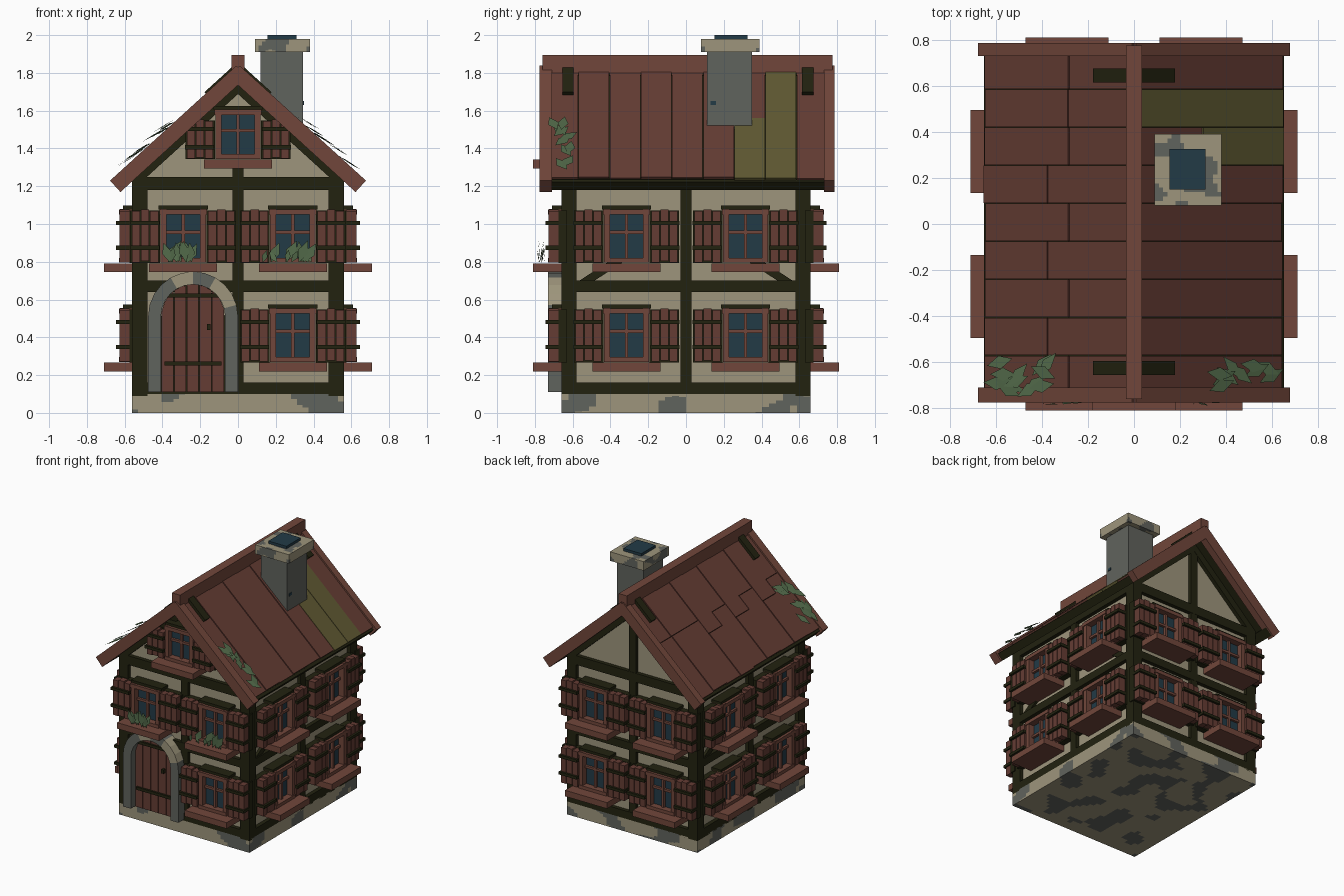
import bpy, bmesh, math, random
from mathutils import Matrix, Vector, noise

if "Cube" in bpy.data.objects:
    bpy.data.objects.remove(bpy.data.objects["Cube"])

random.seed(4)

def material(name, rgb):
    m = bpy.data.materials.new(name)
    m.diffuse_color = (*rgb, 1)
    m.use_nodes = True
    m.node_tree.nodes["Principled BSDF"].inputs["Base Color"].default_value = m.diffuse_color
    return m

PLASTER = material("cream plaster", (0.34, 0.30, 0.20))
TIMBER = material("dark timber", (0.016, 0.016, 0.005))
FRAME = material("window brown", (0.165, 0.062, 0.043))
BOARD = material("board brown", (0.13, 0.046, 0.034))
GLASS = material("dark blue glass", (0.016, 0.043, 0.062))
GREY = material("grey stone", (0.118, 0.125, 0.11))
LEAF = material("leaf green", (0.085, 0.145, 0.068))
MOSS = material("moss plank", (0.115, 0.1, 0.032))

def finish(name, bm, mats):
    bmesh.ops.recalc_face_normals(bm, faces=bm.faces)
    me = bpy.data.meshes.new(name)
    bm.to_mesh(me)
    bm.free()
    for m in mats:
        me.materials.append(m)
    ob = bpy.data.objects.new(name, me)
    bpy.context.collection.objects.link(ob)
    return ob

def boxes(name, mat, items, M=Matrix()):
    """Each item is (x0, x1, y0, y1, z0, z1) in the frame M."""
    bm = bmesh.new()
    for x0, x1, y0, y1, z0, z1 in items:
        T = Matrix.Translation(((x0 + x1) / 2, (y0 + y1) / 2, (z0 + z1) / 2))
        S = Matrix.Diagonal((abs(x1 - x0), abs(y1 - y0), abs(z1 - z0), 1))
        bmesh.ops.create_cube(bm, size=1, matrix=M @ T @ S)
    return finish(name, bm, [mat])

def prisms(name, mat, profiles, y0, y1, M=Matrix()):
    """Extrude xz outlines from y0 to y1."""
    bm = bmesh.new()
    for pts in profiles:
        a = [bm.verts.new(M @ Vector((x, y0, z))) for x, z in pts]
        b = [bm.verts.new(M @ Vector((x, y1, z))) for x, z in pts]
        bm.faces.new(a)
        bm.faces.new(b[::-1])
        n = len(pts)
        for i in range(n):
            bm.faces.new((a[i], b[i], b[(i + 1) % n], a[(i + 1) % n]))
    return finish(name, bm, [mat])

def mottled_box(name, x0, x1, y0, y1, z0, z1, scale, limit, cuts):
    """Plaster-coloured stone with grey patches picked by noise."""
    ob = boxes(name, PLASTER, [(x0, x1, y0, y1, z0, z1)])
    bm = bmesh.new()
    bm.from_mesh(ob.data)
    bmesh.ops.subdivide_edges(bm, edges=bm.edges[:], cuts=cuts, use_grid_fill=True)
    for f in bm.faces:
        f.material_index = int(noise.noise(f.calc_center_median() * scale) > limit)
    bm.to_mesh(ob.data)
    bm.free()
    ob.data.materials.append(GREY)

# Wall frames: local x runs along the wall, local -y points outwards
def wall(angle, dist):
    return Matrix.Rotation(math.radians(angle), 4, 'Z') @ Matrix.Translation((0, -dist, 0))

WALLS = {"front": (wall(0, .63), .56), "right": (wall(90, .53), .66),
         "back": (wall(180, .63), .56), "left": (wall(270, .53), .66)}

# Plinth and plastered body
mottled_box("stone_plinth", -.56, .56, -.66, .66, 0, .1, 5.5, .12, 35)
prisms("plaster_walls", PLASTER, [[(-.53, .1), (.53, .1), (.53, 1.28), (0, 1.77), (-.53, 1.28)]], -.63, .63)

# Timber framing on every wall
for side, (M, hw) in WALLS.items():
    items = [(-hw, hw, -.03, 0, a, b) for a, b in ((.09, .16), (.64, .70), (1.18, 1.25))]
    items += [(-hw, -hw + .08, -.03, .05, .09, 1.22), (hw - .08, hw, -.03, .05, .09, 1.22),
              (-.03, .03, -.028, 0, .12, 1.2)]
    if side == "front":
        items.append((-.03, .03, -.028, 0, 1.2, 1.32))
    if side == "back":
        items.append((-.03, .03, -.028, 0, 1.2, 1.76))
    boxes(side + "_timber_frame", TIMBER, items, M)
    if hw > .6:
        brace = [(.58, .69), (.50, .69), (.30, .82), (.38, .82)]
        prisms(side + "_braces", TIMBER, [brace, [(-x, z) for x, z in brace]], -.02, 0, M)

# Windows with sill, glazing bars and shutters
def window(name, M, u, z, h=.285, sh=.285):
    W = M @ Matrix.Translation((u, 0, z))
    boxes(name + "_sill", FRAME, [(-.18, .18, -.18, 0, -.05, -.003)], W)
    boxes(name + "_glass", GLASS, [(-.1, .1, -.05, 0, 0, h)], W)
    boxes(name + "_frame", FRAME, [
        (-.12, -.088, -.095, 0, 0, h), (.088, .12, -.095, 0, 0, h),
        (-.125, .125, -.1, 0, h - .03, h - .002), (-.12, .12, -.1, 0, 0, .025),
        (-.009, .009, -.07, -.04, 0, h), (-.09, .09, -.068, -.04, h / 2 + .01, h / 2 + .028)], W)
    boxes(name + "_lintel", TIMBER, [(-.13, .13, -.08, 0, h - .002, h + .018)], W)
    planks, dark = [], []
    for s in (-1, 1):
        for k in range(3):
            a = .132 + k * .048
            planks.append((s * a, s * (a + .043), -.098, -.045, .002 + .006 * (k == 1), sh - .01 + .008 * (k == 1)))
        dark.append((s * .122, s * .278, -.045, 0, -.002, sh - .008))
        for b in (.24, .70):
            dark.append((s * .126, s * .28, -.115, -.04, sh * b, sh * b + .022))
    boxes(name + "_shutter_planks", BOARD, planks, W)
    boxes(name + "_shutter_battens", TIMBER, dark, W)

for side, (M, hw) in WALLS.items():
    uc = .29 if hw < .6 else .315
    for u in (-uc, uc):
        for floor, z in (("lower", .27), ("upper", .795)):
            if side == "front" and floor == "lower" and u < 0:
                continue
            window(f"{side}_{floor}_window", M, u, z)
FRONT = WALLS["front"][0]
window("attic_window", FRONT, 0, 1.345, .262, .21)

# Arched door: stone surround, planks, straps, handle
CX, SPRING = -.238, .51
bm = bmesh.new()
rim = [(-1, .11 - SPRING)] + [(math.cos(t), math.sin(t)) for t in
      [math.pi * (1 - i / 12) for i in range(13)]] + [(1, .11 - SPRING)]
rings = []
for i, (c, s) in enumerate(rim):
    post = i in (0, len(rim) - 1)
    ring = []
    for r, y in ((.238, -.73), (.238, -.62), (.17, -.62), (.17, -.73)):
        ring.append(bm.verts.new((CX + c * r, y, SPRING + (s if post else s * r))))
    rings.append(ring)
for i in range(len(rings) - 1):
    for j in range(4):
        f = bm.faces.new((rings[i][j], rings[i][(j + 1) % 4], rings[i + 1][(j + 1) % 4], rings[i + 1][j]))
        f.material_index = int(i in (5, 6, 9, 10, 11))
bm.faces.new(rings[0])
bm.faces.new(rings[-1])
finish("door_arch", bm, [GREY, PLASTER])

def door_plank(a, b, r=.168):
    xs = [b + (a - b) * i / 4 for i in range(5)]
    return [(CX + a, .11), (CX + b, .11)] + [(CX + x, SPRING + math.sqrt(max(r * r - x * x, 0)) + .001) for x in xs]

prisms("door_planks", BOARD, [door_plank(-.166 + k * .0668, -.166 + k * .0668 + .062) for k in range(5)], -.05, 0, FRONT)
prisms("door_back", TIMBER, [door_plank(-.17, .17, .17)], -.035, 0, FRONT)
boxes("door_straps", TIMBER, [(CX - .15, CX + .15, -.065, -.03, z, z + .022) for z in (.25, .61)], FRONT)
boxes("door_handle", TIMBER, [(-.165, -.145, -.075, -.03, .44, .47)], FRONT)

# Roof: local x runs down the slope from the ridge, local z is the slope normal
TILT = math.atan(.91)
for side, s in (("right", 1), ("left", -1)):
    R = Matrix.Translation((0, 0, 1.83)) @ Matrix.Diagonal((s, 1, 1, 1)) @ Matrix.Rotation(TILT, 4, 'Y')
    boxes(side + "_roof_deck", TIMBER, [(0, .87, -.73, .75, -.055, -.01)], R)
    boxes(side + "_eaves_beam", TIMBER, [(.82, .89, -.74, .775, -.07, -.012)], R)
    boxes(side + "_gable_rafters", TIMBER, [(.02, .8, -.66, -.6, -.105, -.05), (.02, .8, .6, .66, -.105, -.05)], R)
    boxes(side + "_barge_boards", FRAME, [(0, .905, -.775, -.71, -.07, .012), (0, .905, .73, .785, -.07, .012)], R)
    brown, moss = [], []
    for k in range(9):
        y = -.735 + .165 * k
        lift = .004 * (k % 2)
        end = .865 + .012 * random.random()
        cut = random.choice((.2, .38, .5)) if s < 0 else .4
        if s < 0 or k == 6:
            pieces = [(.0, cut, 0), (cut + .003, end, .004)]
        else:
            pieces = [(0, end, 0)]
        for n, (a, b, up) in enumerate(pieces):
            green = s > 0 and (k == 7 or (k == 6 and n == 1))
            (moss if green else brown).append((a, b, y + .002, y + .163, -.02, lift + up))
    boxes(side + "_roof_planks", BOARD, brown, R)
    if moss:
        boxes("mossy_roof_planks", MOSS, moss, R)
    boxes(side + "_ridge_straps", TIMBER, [(.02, .22, -.655, -.595, -.01, .022), (.02, .22, .615, .675, -.01, .022)], R)

    # Ivy lying on the front corner of the slope
    bm = bmesh.new()
    for k in range(15 if s < 0 else 10):
        p = Vector((random.uniform(.44, .84), random.uniform(-.73, -.6), .018 + .02 * random.random()))
        d = Matrix.Rotation(random.uniform(-.9, .6), 4, 'Z') @ Vector((.065, 0, .012))
        w = Vector((-d.y, d.x, 0)) * .45
        v = [bm.verts.new(R @ (p + o)) for o in (-d, w, d, -w)]
        bm.faces.new(v)
    finish(side + "_roof_ivy", bm, [LEAF])

boxes("ridge_beam", FRAME, [(-.035, .035, -.76, .775, 1.80, 1.895)])

# Chimney
boxes("chimney_stack", GREY, [(.12, .345, .11, .35, 1.45, 1.92)])
boxes("chimney_mark", GLASS, [(.34, .349, .13, .16, 1.63, 1.65)])
mottled_box("chimney_cap", .09, .38, .08, .39, 1.91, 1.98, 11, .12, 15)
boxes("chimney_flue", GLASS, [(.155, .31, .15, .325, 1.97, 2.0)])

# Plants on the two upper front sills
for side, x0, x1 in (("left", -.39, -.23), ("right", .13, .40)):
    bm = bmesh.new()
    for k in range(13):
        p = Vector((random.uniform(x0, x1), random.uniform(-.785, -.745), .795))
        d = Vector((random.uniform(-.07, .07), random.uniform(-.015, .02), random.uniform(.06, .12)))
        w = Vector((d.z, 0, -d.x)) * .22
        v = [bm.verts.new(p + o) for o in (Vector(), d * .5 + w, d, d * .5 - w)]
        bm.faces.new(v)
    finish(side + "_sill_plants", bm, [LEAF])
